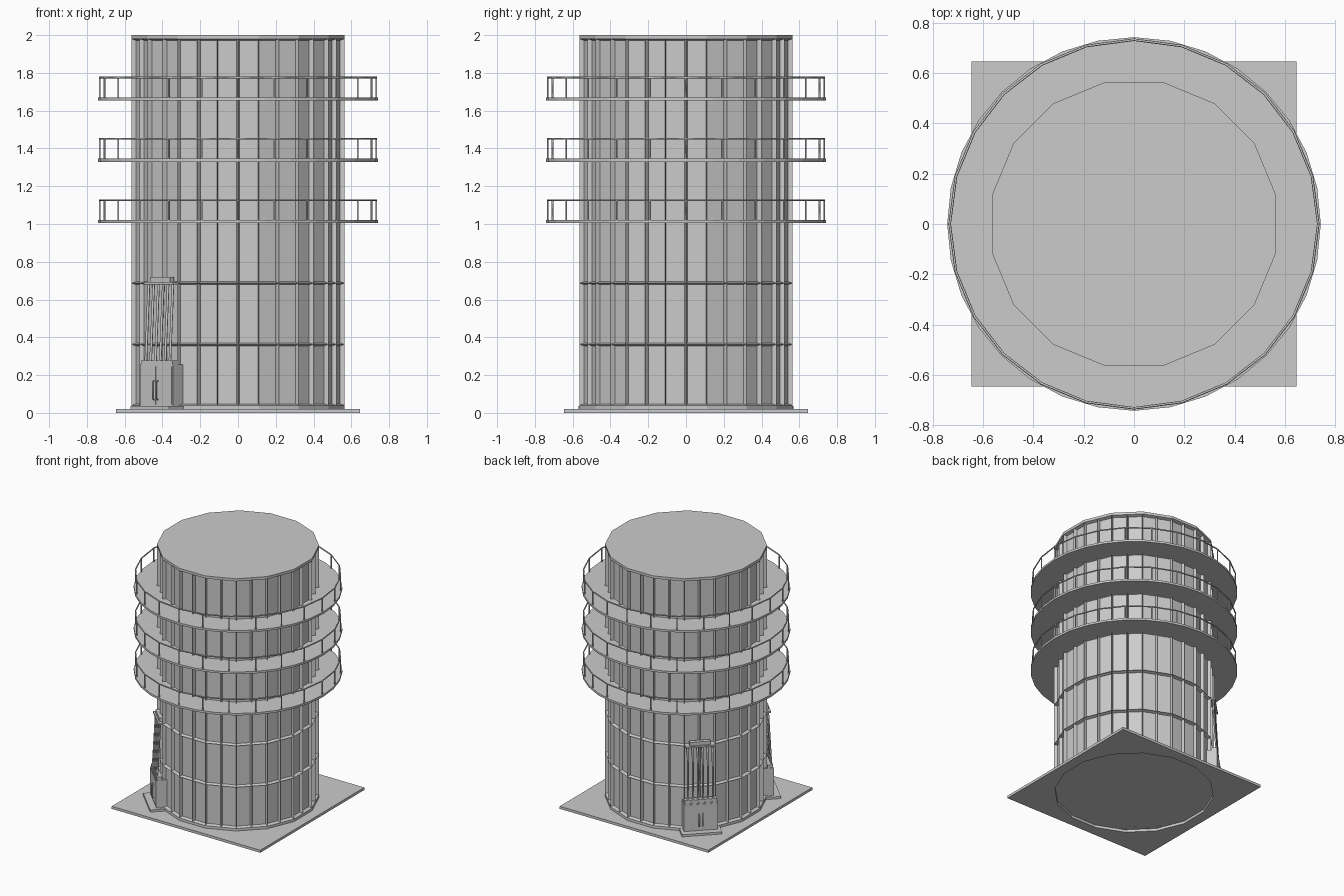
import bpy
import bmesh
from math import cos, sin, pi, radians
from mathutils import Matrix, Vector

default = bpy.data.objects.get("Cube")
if default:
    bpy.data.objects.remove(default)

grey = bpy.data.materials.new("plain_grey")
grey.use_nodes = True
colour = (0.6, 0.6, 0.6, 1)
grey.diffuse_color = colour
grey.node_tree.nodes["Principled BSDF"].inputs["Base Color"].default_value = colour

APOTHEM = 0.565
COLUMNS = 32
BANDS = [0.3625, 0.6875, 1.0125, 1.3375, 1.6625]


def add_object(name, data, matrix=Matrix()):
    obj = bpy.data.objects.new(name, data)
    bpy.context.collection.objects.link(obj)
    obj.matrix_world = matrix
    data.materials.append(grey)
    return obj


def finish(name, bm, matrix=Matrix()):
    bmesh.ops.recalc_face_normals(bm, faces=bm.faces)
    mesh = bpy.data.meshes.new(name)
    bm.to_mesh(mesh)
    bm.free()
    return add_object(name, mesh, matrix)


def outline(radius_at, count=COLUMNS):
    angles = [2 * pi * i / count for i in range(count)]
    return [(radius_at(i, a) * cos(a), radius_at(i, a) * sin(a))
            for i, a in enumerate(angles)]


def sixteen_gon(apothem):
    # even points are facet centres, odd points are corners
    return outline(lambda i, a: apothem / (cos(pi / 16) if i % 2 else 1))


def ring_slab(name, outer, inner, z0, z1):
    bm = bmesh.new()
    loops = [[bm.verts.new((x, y, z)) for x, y in pts]
             for pts, z in ((outer, z0), (outer, z1), (inner, z1), (inner, z0))]
    count = len(outer)
    for k in range(4):
        a, b = loops[k], loops[(k + 1) % 4]
        for i in range(count):
            j = (i + 1) % count
            bm.faces.new((a[i], a[j], b[j], b[i]))
    return finish(name, bm)


def box(name, centre, size, matrix):
    bm = bmesh.new()
    bmesh.ops.create_cube(bm, size=1)
    bmesh.ops.scale(bm, vec=size, verts=bm.verts)
    bmesh.ops.translate(bm, vec=centre, verts=bm.verts)
    return finish(name, bm, matrix)


def tubes(name, paths, radius, cyclic=False, matrix=Matrix()):
    curve = bpy.data.curves.new(name, "CURVE")
    curve.dimensions = "3D"
    curve.bevel_depth = radius
    curve.bevel_resolution = 1
    curve.use_fill_caps = True
    for path in paths:
        spline = curve.splines.new("POLY")
        spline.points.add(len(path) - 1)
        for point, co in zip(spline.points, path):
            point.co = (*co, 1)
        spline.use_cyclic_u = cyclic
    return add_object(name, curve, matrix)


def tower():
    bm = bmesh.new()
    levels = [0.02, 0.04] + BANDS + [1.98, 2.0]
    shape = sixteen_gon(APOTHEM)
    loops = [[bm.verts.new((x, y, z)) for x, y in shape] for z in levels]
    panels = []
    for k in range(len(levels) - 1):
        for i in range(COLUMNS):
            j = (i + 1) % COLUMNS
            face = bm.faces.new((loops[k][i], loops[k][j],
                                 loops[k + 1][j], loops[k + 1][i]))
            if 0 < k < len(levels) - 2:
                panels.append(face)
    bm.faces.new(loops[0][::-1])
    bm.faces.new(loops[-1])
    bmesh.ops.recalc_face_normals(bm, faces=bm.faces)
    # recessed panels, two on each facet
    bmesh.ops.inset_individual(bm, faces=panels, thickness=0.011)
    for face in panels:
        shift = face.normal.copy() * -0.024
        bmesh.ops.translate(bm, vec=shift, verts=face.verts)
    finish("tower_body", bm)


# Ground slab with an opening below the tower
square = outline(lambda i, a: 0.645 / max(abs(cos(a)), abs(sin(a))))
ring_slab("base_slab", square, sixteen_gon(0.56), 0, 0.02)
tower()

# Walkways with railings
rail_points = outline(lambda i, a: 0.732, 24)
for number, z in enumerate(BANDS[2:], 1):
    ring_slab(f"walkway_{number}", outline(lambda i, a: 0.742),
              sixteen_gon(0.55), z - 0.008, z + 0.008)
    tubes(f"handrail_{number}", [[(x, y, z + 0.113) for x, y in rail_points]],
          0.005, cyclic=True)
    tubes(f"rail_posts_{number}",
          [[(x, y, z), (x, y, z + 0.113)] for x, y in rail_points], 0.005)

# Two cabinets with cables; local +y points away from the tower
for side, angle in (("back", 135), ("front", 225)):
    turn = Matrix.Rotation(radians(angle - 90), 4, "Z")
    box(f"{side}_cabinet_base", (0, 0.595, 0.028), (0.29, 0.13, 0.018), turn)
    box(f"{side}_cabinet", (0, 0.572, 0.145), (0.245, 0.077, 0.22), turn)
    box(f"{side}_cabinet_top", (0, 0.588, 0.263), (0.235, 0.04, 0.03), turn)
    for x in (-0.06, 0.06):
        box(f"{side}_cabinet_door", (x, 0.611, 0.145), (0.112, 0.005, 0.2), turn)
    tubes(f"{side}_door_handles",
          [[(x, 0.612, 0.07), (x, 0.624, 0.075), (x, 0.624, 0.165), (x, 0.612, 0.17)]
           for x in (-0.014, 0.014)], 0.004, matrix=turn)
    spread = [-0.09 + 0.036 * i for i in range(6)]
    tubes(f"{side}_cables",
          [[(x, 0.6, 0.27), (x, 0.577, 0.69)] for x in spread], 0.007, matrix=turn)
    box(f"{side}_cable_bracket", (0, 0.57, 0.687), (0.215, 0.05, 0.012), turn)
    box(f"{side}_cable_entry", (0, 0.568, 0.705), (0.15, 0.03, 0.03), turn)
